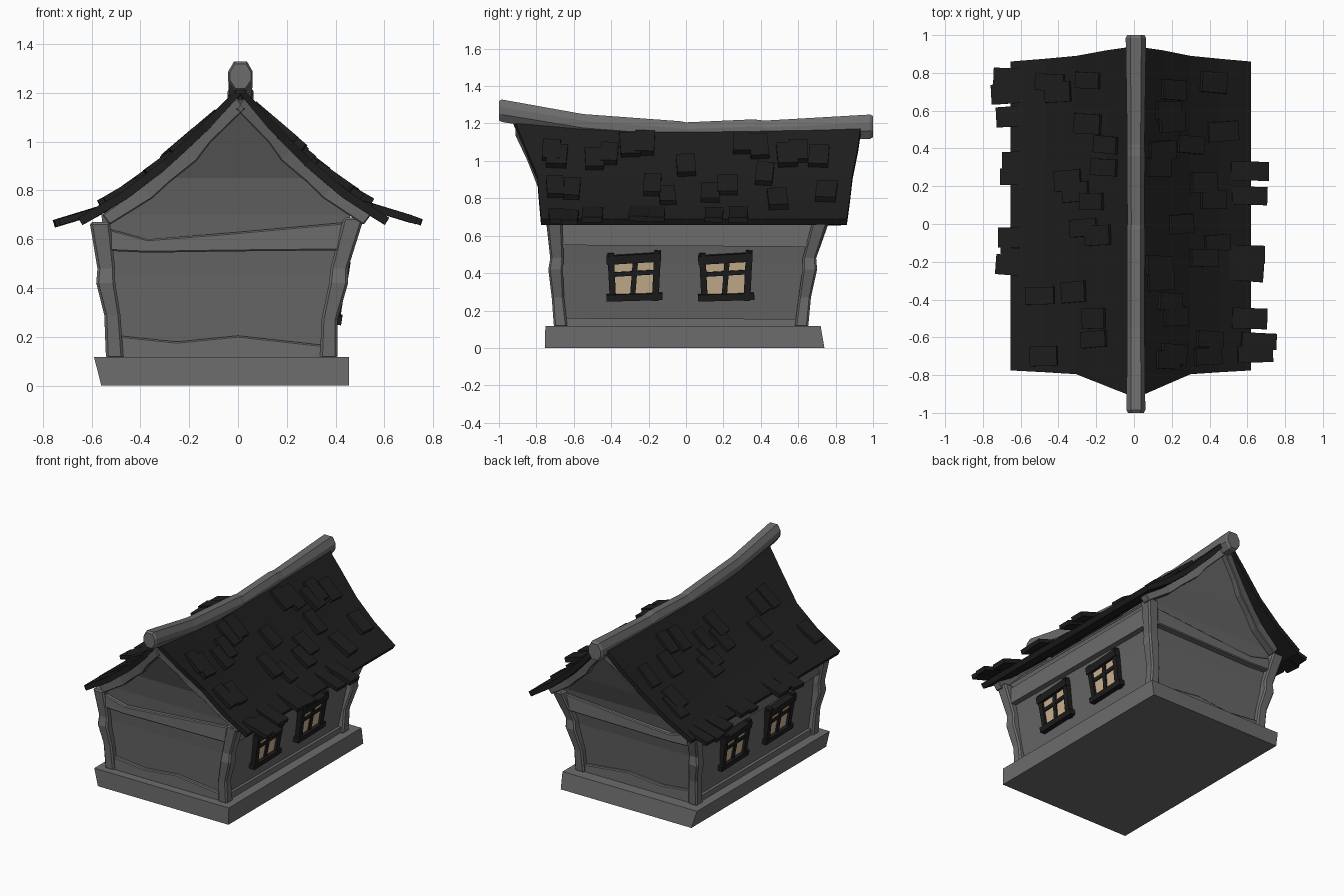
import bpy, bmesh, math, random
from mathutils import Vector, Matrix

if "Cube" in bpy.data.objects:
    bpy.data.objects.remove(bpy.data.objects["Cube"])

random.seed(4)


def material(name, r, g, b):
    m = bpy.data.materials.new(name)
    m.diffuse_color = (r, g, b, 1)
    m.use_nodes = True
    m.node_tree.nodes["Principled BSDF"].inputs["Base Color"].default_value = m.diffuse_color
    return m


STONE = material("grey_stone", 0.15, 0.15, 0.152)
WALL = material("grey_plaster", 0.135, 0.135, 0.138)
ROOF = material("charcoal_roof", 0.013, 0.013, 0.013)
FRAME = material("black_wood", 0.012, 0.012, 0.012)
GLASS = material("warm_glass", 0.60, 0.45, 0.285)


def finish(name, bm, mat, bevel=0, normals=True):
    if normals:
        bmesh.ops.recalc_face_normals(bm, faces=bm.faces)
    me = bpy.data.meshes.new(name)
    bm.to_mesh(me)
    bm.free()
    me.materials.append(mat)
    ob = bpy.data.objects.new(name, me)
    bpy.context.collection.objects.link(ob)
    if bevel:
        mod = ob.modifiers.new("chamfer", 'BEVEL')
        mod.width, mod.segments = bevel, 1
        mod.limit_method, mod.angle_limit = 'ANGLE', math.radians(40)
    return ob


def loft(name, rings, mat, bevel=0):
    """Skin a list of equal point rings and cap both ends."""
    bm = bmesh.new()
    vs = [[bm.verts.new(p) for p in r] for r in rings]
    n = len(rings[0])
    for a, b in zip(vs, vs[1:]):
        for i in range(n):
            bm.faces.new((a[i], a[(i + 1) % n], b[(i + 1) % n], b[i]))
    bm.faces.new(vs[0][::-1])
    bm.faces.new(vs[-1])
    return finish(name, bm, mat, bevel)


def rect(c, a, b):
    c, a, b = Vector(c), Vector(a), Vector(b)
    return [c - a - b, c + a - b, c + a + b, c - a + b]


def flat(z, x0, x1, y0, y1):
    return [(x0, y0, z), (x1, y0, z), (x1, y1, z), (x0, y1, z)]


def box(name, matrix, size, mat):
    bm = bmesh.new()
    bmesh.ops.create_cube(bm, size=1, matrix=matrix @ Matrix.Diagonal((*size, 1)))
    return finish(name, bm, mat)


# stone base, slightly skewed
loft("base", [flat(0, -0.56, 0.455, -0.755, 0.74),
              flat(0.117, -0.59, 0.455, -0.752, 0.72)], STONE)

# walls flaring outwards, with gables leaning out at both ends
rows = [(0.1, -0.5, 0.36, -0.665, 0.61), (0.45, -0.525, 0.41, -0.685, 0.65),
        (0.70, -0.56, 0.46, -0.71, 0.71), (0.85, -0.30, 0.31, -0.74, 0.78)]
bm = bmesh.new()
vs = [[bm.verts.new(p) for p in flat(*r)] for r in rows]
for a, b in zip(vs, vs[1:]):
    for i in range(4):
        j = (i + 1) % 4
        bm.faces.new((a[i], a[j], b[j], b[i]))
top = vs[-1]
bm.faces.new((top[0], top[1], bm.verts.new((0.01, -0.88, 1.175))))
bm.faces.new((top[2], top[3], bm.verts.new((0.01, 0.90, 1.16))))
finish("walls", bm, WALL)

# corner posts: kinked, leaning outwards (z, x, y, half width)
left_x = [(0.11, -0.505), (0.29, -0.515), (0.42, -0.542), (0.48, -0.54), (0.67, -0.566)]
right_x = [(0.11, 0.372), (0.27, 0.375), (0.42, 0.412), (0.48, 0.415), (0.69, 0.475)]
front_y = [-0.67, -0.685, -0.697, -0.69, -0.705]
back_y = [0.617, 0.635, 0.662, 0.66, 0.722]
half = [0.036, 0.033, 0.039, 0.036, 0.042]
for xn, xs in (("left", left_x), ("right", right_x)):
    for yn, ys in (("front", front_y), ("back", back_y)):
        loft(f"{yn}_{xn}_post",
             [rect((x, y, z), (h, 0, 0), (0, h, 0)) for (z, x), y, h in zip(xs, ys, half)],
             STONE, 0.01)

# cross beams on the end walls, with an uneven top edge
for n, y_low, y_high in (("front", -0.672, -0.703), ("back", 0.618, 0.69)):
    loft(n + "_upper_beam",
         [rect((x, y_high, (z0 + z1) / 2), (0, 0.028, 0), (0, 0, (z1 - z0) / 2))
          for x, z0, z1 in ((-0.54, 0.553, 0.645), (-0.37, 0.545, 0.60), (-0.05, 0.55, 0.625),
                            (0.45, 0.555, 0.67))], STONE, 0.006)
    loft(n + "_lower_beam",
         [rect((x, y_low, (0.11 + z1) / 2), (0, 0.022, 0), (0, 0, (z1 - 0.11) / 2))
          for x, z1 in ((-0.49, 0.205), (-0.25, 0.18), (0.0, 0.205), (0.36, 0.165))],
         STONE, 0.006)

# beams along the side walls
for n, s, x_low, x_high in (("left", -1, -0.503, -0.548), ("right", 1, 0.366, 0.443)):
    loft(n + "_upper_beam", [rect((x_high, y, 0.605), (0.025, 0, 0), (0, 0, h))
                             for y, h in ((-0.68, 0.055), (0.0, 0.06), (0.68, 0.065))], STONE)
    loft(n + "_lower_beam", [rect((x_low, y, 0.133), (0.022, 0, 0), (0, 0, h))
                             for y, h in ((-0.65, 0.026), (0.6, 0.022))], STONE)

# curved rake trim under the roof edges
rake = [(0.0, 1.16, 0.032), (0.13, 1.018, 0.026), (0.19, 0.95, 0.036), (0.29, 0.855, 0.028),
        (0.36, 0.795, 0.034), (0.52, 0.68, 0.026)]
for n, s in (("left", -1), ("right", 1)):
    for yn, ys in (("front", (-0.885, -0.82, -0.79, -0.755, -0.735, -0.72)),
                   ("back", (0.90, 0.85, 0.825, 0.79, 0.765, 0.735))):
        loft(f"{yn}_{n}_rake",
             [rect((0.01 + s * d * (1.06 if s < 0 else 1), y, z), (0, 0.028, 0), (s * h * 0.6, 0, h * 0.8))
              for (d, z, h), y in zip(rake, ys)], STONE, 0.005)

# roof: concave slopes with a slightly sagging ridge (distance, z, front y, back y)
prof = [(0, 1.228, -0.92, 0.94), (0.14, 1.08, -0.86, 0.92), (0.29, 0.928, -0.795, 0.89),
        (0.44, 0.80, -0.785, 0.875), (0.61, 0.688, -0.775, 0.86)]


def roof_z(d, y):
    sag = -0.027 * (1 - (y / 0.93) ** 2) * max(0, 1 - d / 0.61)
    for (d0, z0, *_), (d1, z1, *_) in zip(prof, prof[1:]):
        if d <= d1 or d1 == 0.61:
            return z0 + (z1 - z0) * (d - d0) / (d1 - d0) + sag


bm = bmesh.new()
grid = []
for s, p in [(-1.09, q) for q in prof[:0:-1]] + [(1, q) for q in prof]:
    d, z, y0, y1 = p
    ys = [y0 + (y1 - y0) * t / 6 for t in range(7)]
    grid.append([bm.verts.new((0.01 + s * d, y, roof_z(d, y))) for y in ys])
for a, b in zip(grid, grid[1:]):
    for i in range(6):
        bm.faces.new((a[i], b[i], b[i + 1], a[i + 1]))
roof = finish("roof", bm, ROOF, normals=False)
mod = roof.modifiers.new("thickness", 'SOLIDIFY')
mod.thickness, mod.offset = 0.035, -1

# ridge beam: eight-sided, bent, with bevelled ends (y, z, scale)
section = [(-0.022, -0.06), (0.022, -0.06), (0.05, -0.02), (0.05, 0.02),
           (0.027, 0.06), (-0.027, 0.06), (-0.05, 0.02), (-0.05, -0.02)]
loft("ridge_beam", [[(0.01 + x * k, y, zc + z * k) for x, z in section]
                    for y, zc, k in ((-1, 1.268, 0.85), (-0.985, 1.268, 1), (-0.55, 1.195, 0.92),
                                     (-0.03, 1.155, 0.95), (0.0, 1.152, 0.9), (0.36, 1.165, 0.95),
                                     (0.42, 1.16, 0.92), (0.985, 1.183, 1.08), (1, 1.183, 0.93))], STONE)

# loose shingles: (distance down slope, y)
right_tiles = [(0.17, -0.72), (0.20, -0.69), (0.21, -0.49), (0.18, -0.41), (0.13, -0.30), (0.12, -0.22),
               (0.24, 0.0), (0.12, 0.30), (0.14, 0.39), (0.19, 0.54), (0.17, 0.60), (0.20, 0.71),
               (0.29, 0.42), (0.36, 0.22), (0.41, 0.13), (0.36, -0.18), (0.43, -0.10),
               (0.38, -0.70), (0.39, -0.61), (0.46, 0.49), (0.41, 0.75)]
left_tiles = [(0.43, 0.75), (0.39, 0.70), (0.24, 0.76), (0.24, 0.53), (0.15, 0.42), (0.16, 0.30),
              (0.34, 0.23), (0.30, 0.17), (0.22, 0.12), (0.26, -0.02), (0.19, -0.06), (0.48, -0.38),
              (0.31, -0.36), (0.21, -0.50), (0.21, -0.61), (0.46, -0.70)]
right_eave = [(0.60, 0.28), (0.60, 0.15), (0.58, -0.16), (0.58, -0.25), (0.60, -0.50),
              (0.65, -0.62), (0.63, -0.69)]
left_eave = [(0.66, 0.77), (0.67, 0.69), (0.64, 0.57), (0.61, 0.33), (0.62, 0.25),
             (0.63, -0.07), (0.62, -0.18), (0.64, -0.22)]
for n, s, tiles, eave in (("right", 1, right_tiles, right_eave), ("left", -1, left_tiles, left_eave)):
    for i, (d, y) in enumerate(tiles + eave):
        low = i >= len(tiles)
        ang = math.radians(17) if low else math.atan2(roof_z(d - 0.05, y) - roof_z(d + 0.05, y), 0.1) - 0.08
        z = 0.725 - (d - 0.56) * 0.3 if low else roof_z(d, y) + 0.016
        x = 0.01 + s * (d if low or s > 0 else d * 1.05)
        yaw = random.uniform(-0.08, 0.08)
        m = (Matrix.Translation((x, y, z)) @ Matrix.Rotation(s * ang, 4, 'Y')
             @ Matrix.Rotation(yaw, 4, 'Z'))
        size = (random.uniform(0.19, 0.21) if low else random.uniform(0.15, 0.18),
                random.uniform(0.085, 0.11), random.uniform(0.026, 0.034))
        box(f"{n}_shingle_{i + 1}", m, size, ROOF)

# windows: part (name, y, z, width, height, thickness, roll)
parts = [("glass", 0, 0, 0.24, 0.22, 0.008, 0, GLASS),
         ("sill", 0.005, -0.11, 0.30, 0.036, 0.055, 0.03, FRAME),
         ("lintel", 0.0, 0.098, 0.29, 0.046, 0.055, 0.06, FRAME),
         ("near_stile", -0.117, 0.0, 0.034, 0.25, 0.04, 0.05, FRAME),
         ("far_stile", 0.122, 0.005, 0.036, 0.27, 0.04, -0.05, FRAME),
         ("mullion", 0.003, 0, 0.028, 0.21, 0.028, -0.08, FRAME),
         ("crossbar", 0, 0.018, 0.24, 0.024, 0.026, 0.06, FRAME)]
for n, s, x, ys in (("right", 1, 0.415, (-0.28, 0.21)), ("left", -1, -0.532, (0.23, -0.26))):
    for k, y in enumerate(ys):
        base = Matrix.Translation((x, y, 0.382)) @ Matrix.Rotation(s * 0.15, 4, 'Y')
        for pn, u, v, w, h, t, roll, mat in parts:
            m = base @ Matrix.Translation((0, s * u, v)) @ Matrix.Rotation(s * roll, 4, 'X')
            box(f"{n}_window_{k + 1}_{pn}", m, (t, w, h), mat)
